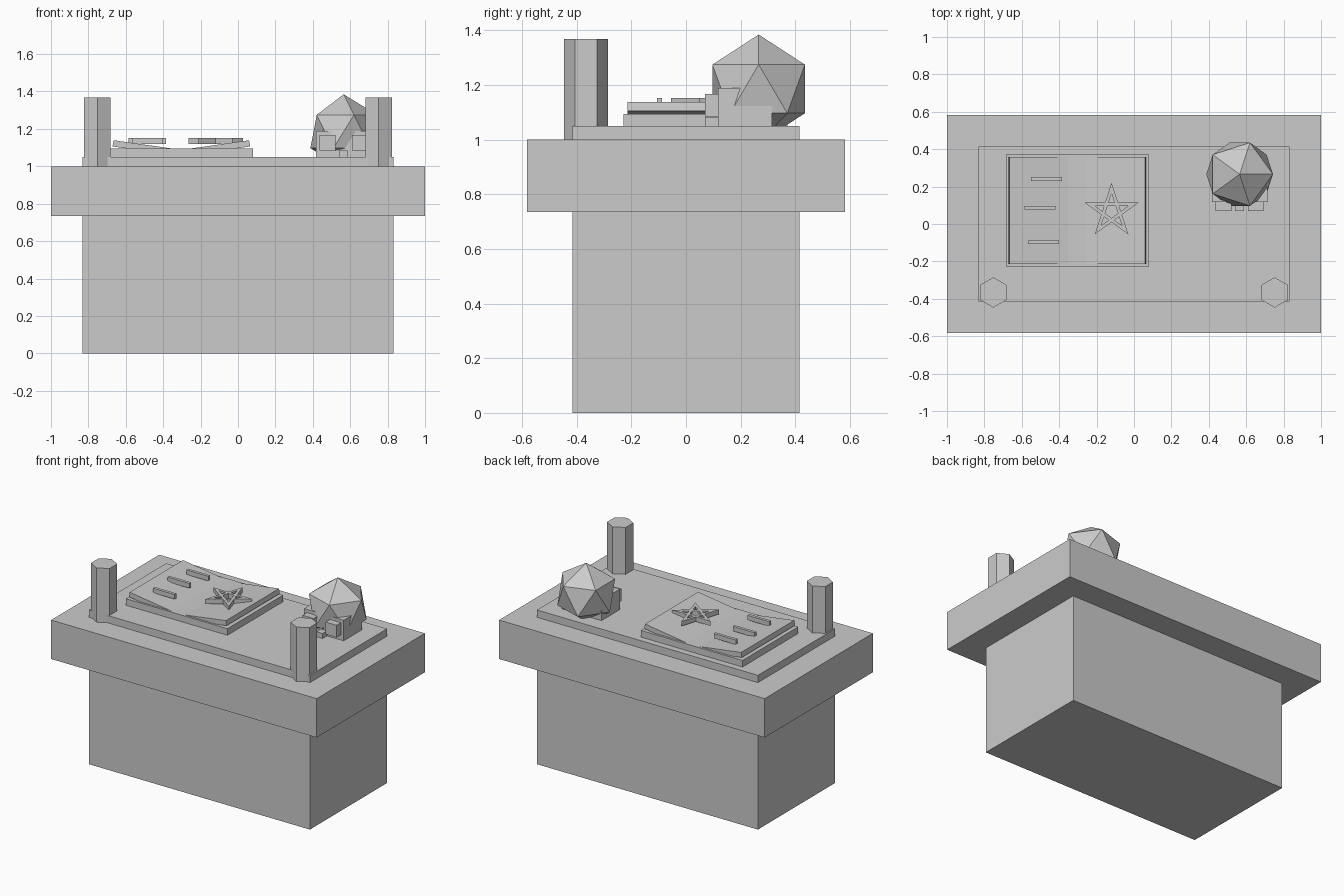
import bpy, bmesh, math
from mathutils import Matrix, Vector

cube = bpy.data.objects.get("Cube")
if cube:
    bpy.data.objects.remove(cube, do_unlink=True)

GREY = (0.6, 0.6, 0.6, 1.0)
stone = bpy.data.materials.new("plain grey")
stone.use_nodes = True
stone.diffuse_color = GREY
stone.node_tree.nodes["Principled BSDF"].inputs["Base Color"].default_value = GREY


def add_object(name, bm):
    bmesh.ops.recalc_face_normals(bm, faces=bm.faces)
    mesh = bpy.data.meshes.new(name)
    bm.to_mesh(mesh)
    bm.free()
    mesh.materials.append(stone)
    obj = bpy.data.objects.new(name, mesh)
    bpy.context.collection.objects.link(obj)
    return obj


def box(name, x, y, z):
    """Box from (min, max) ranges on each axis."""
    bm = bmesh.new()
    centre = Vector([(a + b) / 2 for a, b in (x, y, z)])
    size = [b - a for a, b in (x, y, z)]
    bmesh.ops.create_cube(bm, size=1, matrix=Matrix.Translation(centre) @ Matrix.Diagonal((*size, 1)))
    return add_object(name, bm)


def prism(bm, points, offset):
    """Extrude a closed polygon along an offset."""
    face = bm.faces.new([bm.verts.new(p) for p in points])
    new = bmesh.ops.extrude_face_region(bm, geom=[face])["geom"]
    bmesh.ops.translate(bm, verts=[v for v in new if isinstance(v, bmesh.types.BMVert)], vec=offset)


# Altar table
box("table_base", (-0.832, 0.832), (-0.415, 0.415), (0, 0.735))
box("table_top", (-1, 1), (-0.582, 0.582), (0.735, 1.0))
box("table_cloth", (-0.832, 0.832), (-0.415, 0.415), (1.0, 1.05))

# Hexagonal candles
for side, sign in (("left", 1), ("right", -1)):
    bm = bmesh.new()
    ring = [(sign * 0.752 + 0.081 * math.sin(i * math.pi / 3),
             -0.366 + 0.081 * math.cos(i * math.pi / 3), 1.0) for i in range(6)]
    prism(bm, ring, (0, 0, 0.369))
    add_object(f"{side}_candle", bm)

# Open book: cover and two pages sloping up from the fold
FOLD = -0.303
box("book_cover", (-0.685, 0.08), (-0.228, 0.371), (1.05, 1.095))
for side, sign in (("left", 1), ("right", -1)):
    bm = bmesh.new()
    profile = [(0, 1.055), (0.368, 1.106), (0.362, 1.139), (0, 1.088)]
    prism(bm, [(FOLD + sign * x, -0.215, z) for x, z in profile], (0, 0.572, 0))
    add_object(f"{side}_page", bm)

# Lines of writing on the right page
for i, (x, y) in enumerate(((-0.55, 0.24), (-0.585, 0.087), (-0.567, -0.097))):
    box(f"writing_line_{i + 1}", (x, x + 0.165), (y - 0.01, y + 0.01), (1.12, 1.152))

# Five-pointed star made of mitred strips on the left page
bm = bmesh.new()
centre = Vector((-0.12, 0.068, 1.12))
tips = [centre + 0.153 * Vector((math.sin(i * math.tau / 5), math.cos(i * math.tau / 5), 0)) for i in range(5)]
WIDTH = 0.018
for i in range(5):
    a, b = tips[i], tips[(i + 2) % 5]
    along = (b - a).normalized()
    inward = (centre - (a + b) / 2).normalized() * WIDTH
    cut = along * (WIDTH / math.tan(math.radians(36)))
    prism(bm, [a, b, b - cut + inward, a + cut + inward], (0, 0, 0.032))
add_object("page_star", bm)

# Faceted skull with a block jaw, eyes and nose
bm = bmesh.new()
bmesh.ops.create_icosphere(bm, subdivisions=1, radius=0.199, matrix=Matrix.Translation((0.565, 0.266, 1.186)))
add_object("skull_head", bm)
box("skull_jaw", (0.416, 0.714), (0.117, 0.315), (1.05, 1.19))
box("skull_right_eye", (0.437, 0.52), (0.07, 0.15), (1.085, 1.168))
box("skull_left_eye", (0.61, 0.693), (0.07, 0.15), (1.085, 1.168))
box("skull_nose", (0.541, 0.589), (0.07, 0.15), (1.05, 1.084))
